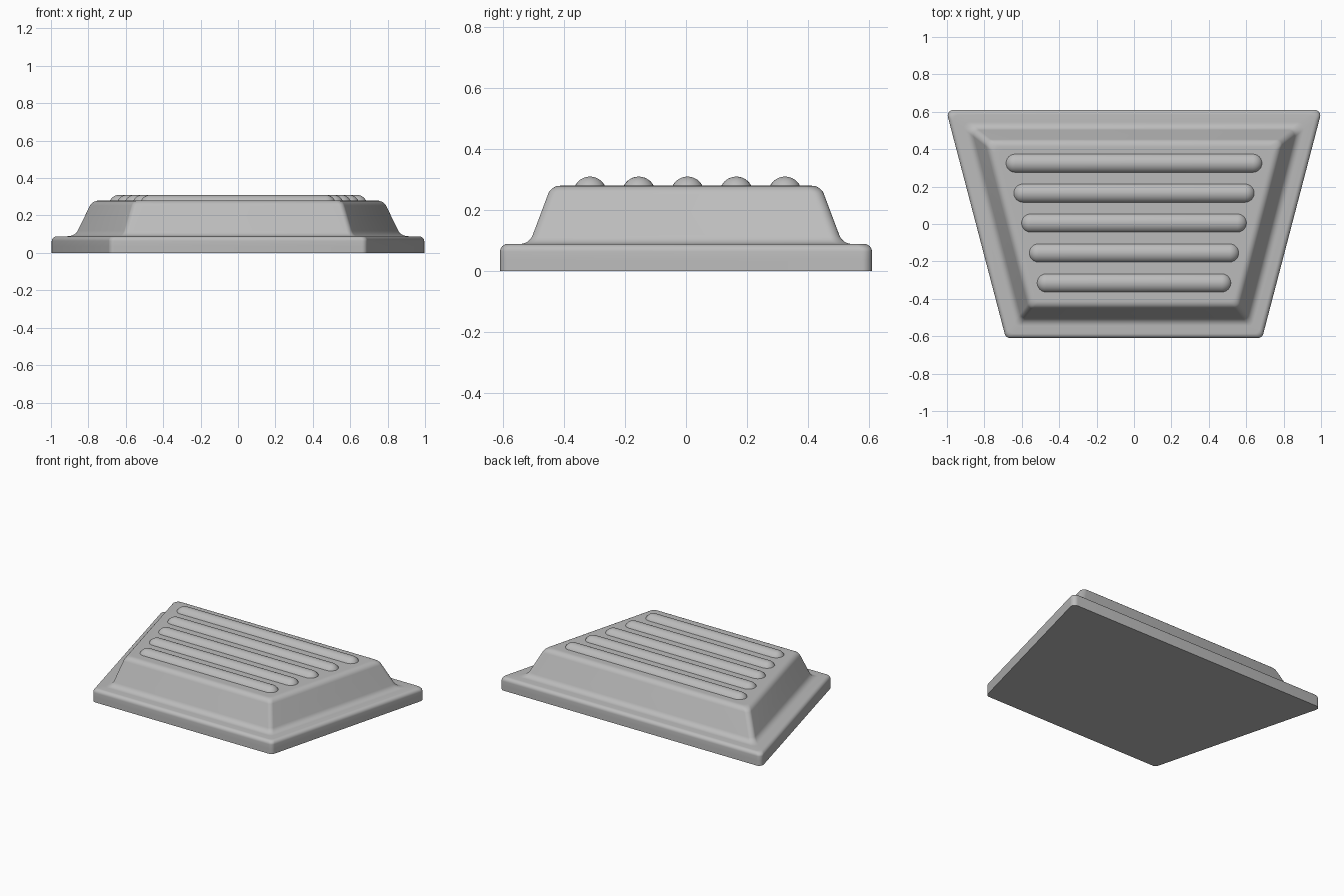
import bpy, bmesh, math

cube = bpy.data.objects.get("Cube")
if cube:
    bpy.data.objects.remove(cube)

grey = bpy.data.materials.new("plain grey")
grey.use_nodes = True
grey.diffuse_color = (0.5, 0.5, 0.5, 1)
grey.node_tree.nodes["Principled BSDF"].inputs["Base Color"].default_value = grey.diffuse_color

HALF_DEPTH, MID_WIDTH, TAPER = 0.61, 0.845, 0.262
SIDE = math.hypot(1, TAPER)
TILT = math.atan(TAPER)


def loft(name, rings):
    """Skin a stack of equal rings and cap both ends."""
    bm = bmesh.new()
    loops = [[bm.verts.new(p) for p in ring] for ring in rings]
    n = len(loops[0])
    for low, high in zip(loops, loops[1:]):
        for i in range(n):
            j = (i + 1) % n
            bm.faces.new((low[i], low[j], high[j], high[i]))
    bm.faces.new(loops[0][::-1])
    bm.faces.new(loops[-1])
    mesh = bpy.data.meshes.new(name)
    bm.to_mesh(mesh)
    bm.free()
    obj = bpy.data.objects.new(name, mesh)
    bpy.context.collection.objects.link(obj)
    mesh.materials.append(grey)
    bpy.ops.object.select_all(action='DESELECT')
    bpy.context.view_layer.objects.active = obj
    obj.select_set(True)
    bpy.ops.object.shade_smooth_by_angle(angle=math.radians(35))
    return obj


def trapezoid(inset, z, radius=0.03, steps=6):
    """Tapered outline, moved inwards, with rounded corners."""
    d = inset + radius
    y = HALF_DEPTH - d
    back = MID_WIDTH + TAPER * y - SIDE * d
    front = MID_WIDTH - TAPER * y - SIDE * d
    right, up, left, down = -TILT, math.pi / 2, math.pi + TILT, 1.5 * math.pi
    corners = [(back, y, right, up), (-back, y, up, left),
               (-front, -y, left, down), (front, -y, down, 2 * math.pi + right)]
    return [(cx + radius * math.cos(a + (b - a) * k / steps),
             cy + radius * math.sin(a + (b - a) * k / steps), z)
            for cx, cy, a, b in corners for k in range(steps + 1)]


def stadium(y, half, radius, z, steps=12):
    """Long outline with half-round ends."""
    return [(s * half + radius * math.sin(t) * s, y - s * radius * math.cos(t), z)
            for s in (1, -1)
            for t in [math.pi * k / steps for k in range(steps + 1)]]


def arc(cx, cz, r, start, end, steps=6):
    """Round part of the wall profile as inset and height pairs."""
    angles = [math.radians(start + (end - start) * k / steps) for k in range(steps + 1)]
    return [(cx + r * math.cos(a), cz + r * math.sin(a)) for a in angles]


# Body: plinth edge, flat ledge, fillet, sloping wall and rounded top rim
profile = [(0, 0), (0, 0.035)]
profile += arc(0.025, 0.064, 0.025, 180, 90)
profile += arc(0.065, 0.134, 0.045, -90, -21)
profile += arc(0.197, 0.238, 0.042, 159, 90)
profile += [(0.21, 0.28)]
loft("body", [trapezoid(inset, z) for inset, z in profile])

# Ribs: domed bars that shorten with the taper
R, CENTRE = 0.055, 0.255
for i in range(5):
    y = 0.005 + 0.16 * (i - 2)
    half = 0.6 + 0.26 * y - 0.049
    rings = [stadium(y, half, R * math.cos(math.radians(a)),
                     CENTRE + R * math.sin(math.radians(a)))
             for a in range(15, 88, 8)]
    loft(f"rib_{i + 1}", rings)
